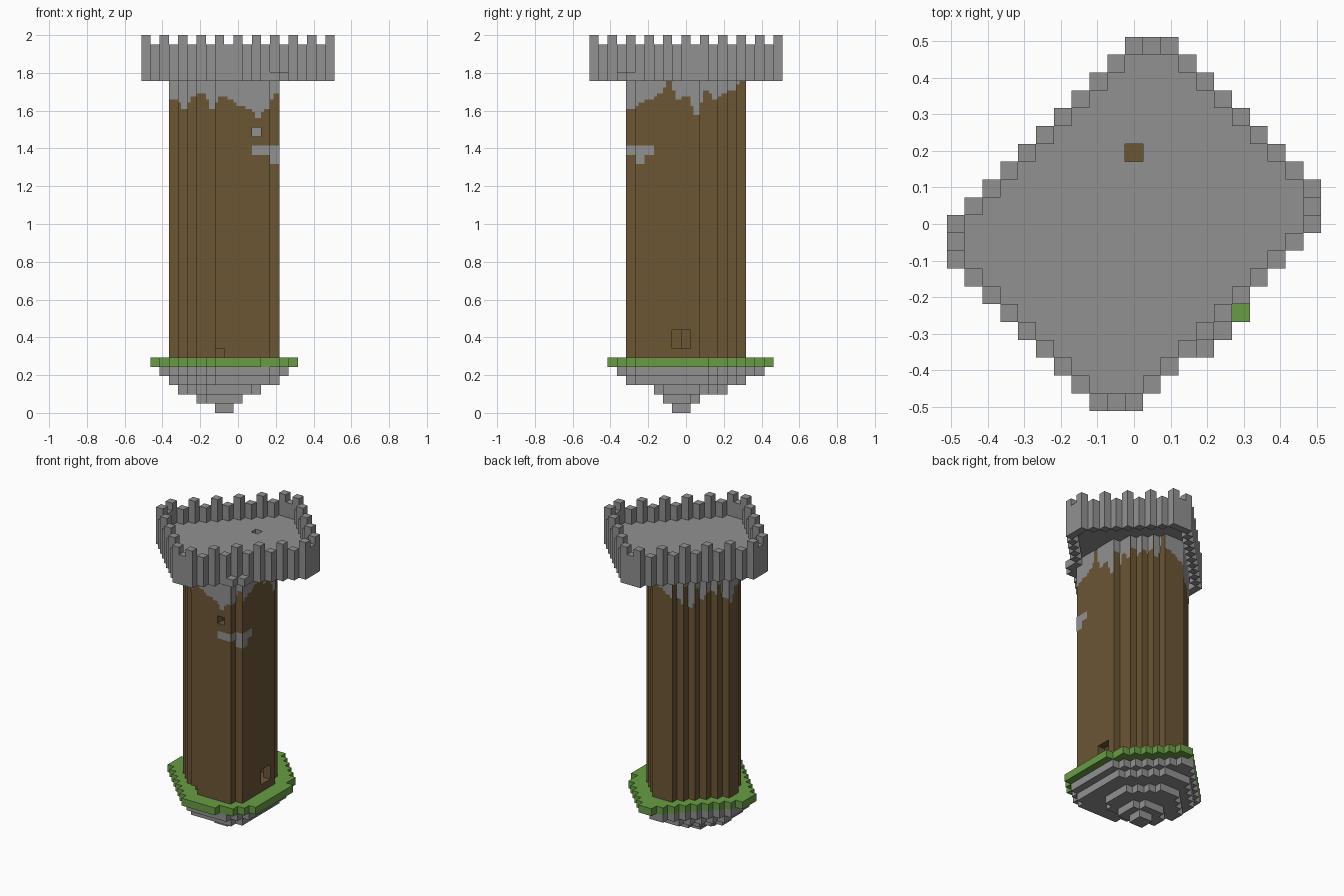
import bpy
import bmesh
from mathutils import Vector

old = bpy.data.objects.get("Cube")
if old:
    bpy.data.objects.remove(old, do_unlink=True)

S = 2 / 41                              # block size
ORIGIN = Vector((-10.5, -10.5, 0))      # block grid corner
SIDES = [(a, d) for a in range(3) for d in (1, -1)]


def material(name, rgb):
    m = bpy.data.materials.new(name)
    m.use_nodes = True
    m.diffuse_color = (*rgb, 1)
    bsdf = m.node_tree.nodes["Principled BSDF"]
    bsdf.inputs["Base Color"].default_value = (*rgb, 1)
    bsdf.inputs["Roughness"].default_value = 0.9
    return m


STONE = material("grey stone", (0.283, 0.283, 0.283))
WOOD = material("brown timber", (0.15, 0.093, 0.036))
GRASS = material("green grass", (0.138, 0.335, 0.058))


def finish(name, bm, mat):
    mesh = bpy.data.meshes.new(name)
    bm.to_mesh(mesh)
    bm.free()
    mesh.materials.append(mat)
    obj = bpy.data.objects.new(name, mesh)
    bpy.context.collection.objects.link(obj)
    return obj


def step(cell, axis, sign):
    c = list(cell)
    c[axis] += sign
    return tuple(c)


def quad(bm, cell, axis, sign, low=(0, 0), high=(1, 1), lift=0.0):
    """One outward rectangle on a side of a block; low/high trim it."""
    u, v = (axis + 1) % 3, (axis + 2) % 3
    corners = [(low[0], low[1]), (high[0], low[1]), (high[0], high[1]), (low[0], high[1])]
    verts = []
    for cu, cv in corners[::sign]:
        p = Vector(cell)
        p[axis] += (1 + lift) if sign > 0 else -lift
        p[u] += cu
        p[v] += cv
        verts.append(bm.verts.new((p + ORIGIN) * S))
    bm.faces.new(verts)


def blocks(name, cells, mat):
    """Skin a set of blocks, then merge the coplanar faces."""
    bm = bmesh.new()
    for c in cells:
        for axis, sign in SIDES:
            if step(c, axis, sign) not in cells:
                quad(bm, c, axis, sign)
    bmesh.ops.remove_doubles(bm, verts=bm.verts, dist=S / 20)
    bmesh.ops.dissolve_limit(bm, angle_limit=0.02, verts=bm.verts, edges=bm.edges)
    return finish(name, bm, mat)


def plan(xs, ys, sums, diffs):
    """Octagonal floor plan with 45 degree stepped corners."""
    return {(i, j) for i in range(xs[0], xs[1] + 1) for j in range(ys[0], ys[1] + 1)
            if sums[0] <= i + j <= sums[1] and diffs[0] <= i - j <= diffs[1]}


def extrude(floor, z0, z1):
    return {(i, j, k) for i, j in floor for k in range(z0, z1)}


# Stepped rock under the tower, from the tip upward
rock_plans = [
    plan((8, 9), (9, 10), (17, 19), (-2, 0)),
    plan((6, 10), (8, 11), (15, 20), (-4, 2)),
    plan((4, 12), (7, 14), (14, 23), (-7, 4)),
    plan((3, 14), (4, 16), (12, 26), (-9, 9)),
    plan((2, 15), (3, 18), (11, 27), (-10, 10)),
]
rock = set()
for level, p in enumerate(rock_plans):
    rock |= extrude(p, level, level + 1)
blocks("rock_base", rock, STONE)

# Grass ledge
ledge = plan((1, 16), (2, 19), (10, 29), (-10, 11)) - {(16, 13), (13, 2)}
blocks("grass_ledge", extrude(ledge, 5, 6), GRASS)

# Hollow shaft on a floor, with doorway, window and foot niche
shaft_plan = plan((3, 14), (4, 16), (12, 26), (-8, 9)) - {(7, 5), (3, 9), (14, 12)}
shaft_wall = {c for c in shaft_plan
              if any(step((*c, 0), a, d)[:2] not in shaft_plan for a, d in SIDES[:4])}
window = (12, 4, 30)
doorway = {(14, j, k) for j in (9, 10) for k in (7, 8)}
shaft = extrude(shaft_plan, 6, 7) | extrude(shaft_wall, 7, 37)
shaft -= doorway | {window, (8, 4, 6)}
blocks("shaft", shaft, WOOD)

# Stone streaks running down from the top of the shaft, in thirds of a block
DROPS = {
    (1, -1): dict(enumerate([6, 9, 5, 4, 9, 5, 6, 8, 9, 12, 9, 4], 3)),
    (1, 1): dict(enumerate([9, 6, 9, 12, 8, 6, 4, 3, 6, 3, 2, 2], 3)),
    (0, 1): dict(enumerate([9, 7, 6, 4, 0, 6, 5, 11, 3, 6, 4, 3, 0], 4)),
}
DROPS[0, -1] = DROPS[0, 1]
LIFT = 0.06


def strip(bm, cell, axis, sign, part, bottom, top):
    """Thin upright strip, a third of a block wide, between two heights."""
    a, b = part / 3, (part + 1) / 3
    z0, z1 = bottom - cell[2], top - cell[2]
    if axis == 0:
        quad(bm, cell, axis, sign, (a, z0), (b, z1), LIFT)
    else:
        quad(bm, cell, axis, sign, (z0, a), (z1, b), LIFT)


bm = bmesh.new()
for i, j in shaft_wall:
    for (axis, sign), drops in DROPS.items():
        if step((i, j, 0), axis, sign)[:2] in shaft_plan:
            continue
        along = j if axis == 0 else i
        for part in range(3):
            here = drops[along]
            before = drops.get(along - 1, here)
            drop = (here if part else (here + before) // 2) / 3
            if drop > 0:
                strip(bm, (i, j, 36), axis, sign, part, 36 - drop, 37)
finish("stone_streaks", bm, STONE)

# Stone patch wrapped around the front corner, and stone opposite the window
bm = bmesh.new()
for i in (12, 13, 14):
    j = 5 if i == 14 else 4
    for part in range(3):
        strip(bm, (i, j, 28), 1, -1, part, 27 if i == 14 else 28, 29)
for j in (4, 5, 6):
    i = 13 if j == 4 else 14
    for part in range(3):
        strip(bm, (i, j, 28), 0, 1, part, 27 if j == 5 else 28, 29)
back_wall = max(j for i, j in shaft_wall if i == window[0])
quad(bm, (window[0], back_wall, window[2]), 1, -1, lift=LIFT)
finish("stone_patch", bm, STONE)

# Battlement: rim wall hanging below a raised floor, alternate merlons, brackets
deck = plan((0, 20), (0, 20), (8, 32), (-10, 10))
rim = {(i, j) for i, j in deck
       if i in (0, 20) or j in (0, 20) or i + j in (8, 32) or abs(i - j) == 10}
merlons = {(i, j) for i, j in rim if i % 2 == 0 and j % 2 == 0}
brackets = {(15, 4), (14, 3)}
floor = deck - {(10, 14)}
crown = extrude(rim | brackets, 36, 37) | extrude(floor, 37, 38)
crown |= extrude(rim, 38, 40) | extrude(merlons, 40, 41)
blocks("battlement", crown, STONE)
